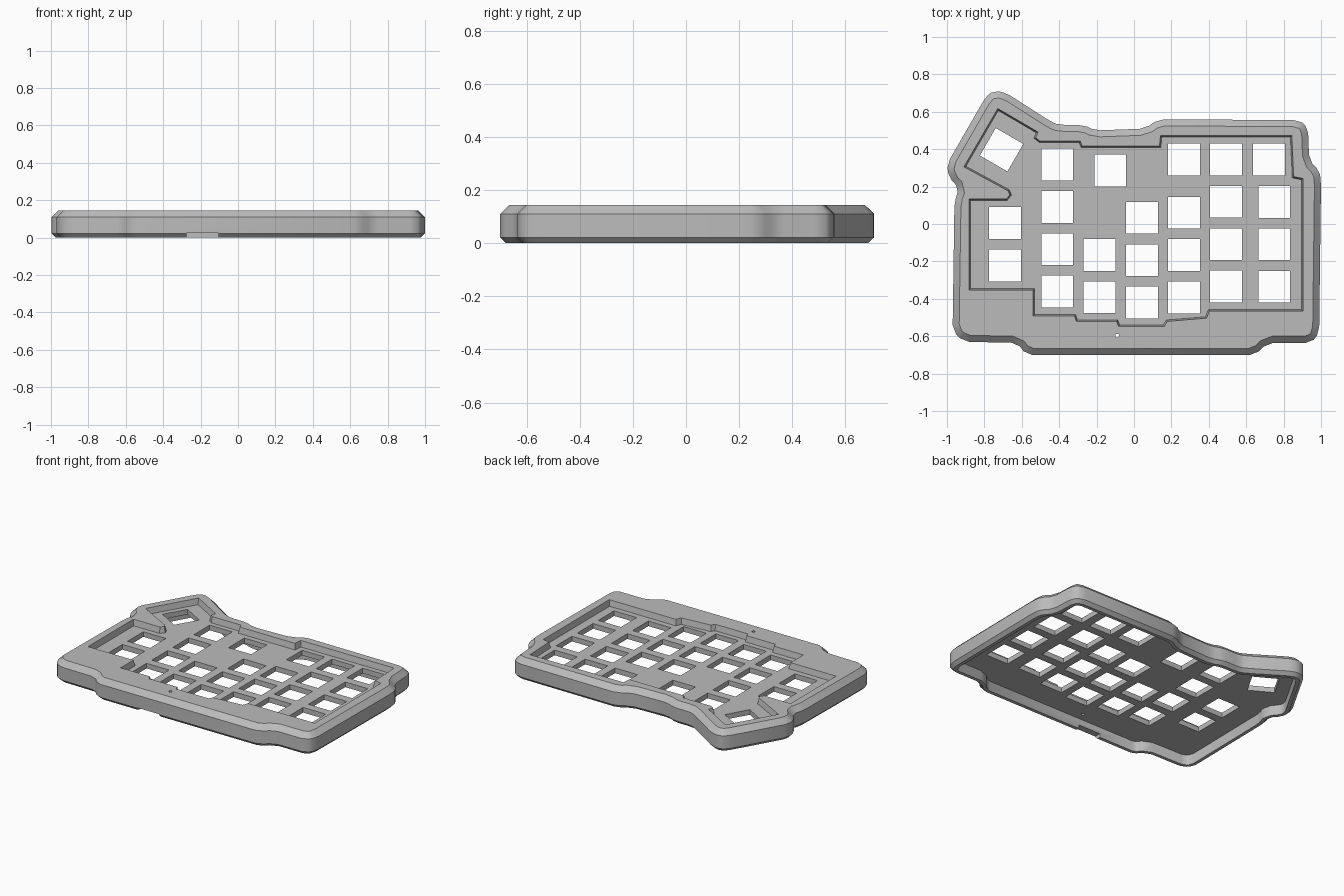
import bpy, bmesh, math
from mathutils import Vector, Matrix

cube = bpy.data.objects.get("Cube")
if cube:
    bpy.data.objects.remove(cube, do_unlink=True)

grey = bpy.data.materials.new("case_grey")
grey.use_nodes = True
grey.diffuse_color = (0.5, 0.5, 0.5, 1)
grey.node_tree.nodes["Principled BSDF"].inputs["Base Color"].default_value = (0.5, 0.5, 0.5, 1)

TOP, PLATE_TOP, CEILING = 0.145, 0.105, 0.07
KEY = 0.17


def soften(points, reach):
    """Trim every corner of an outline by up to reach."""
    result = []
    for i, p in enumerate(points):
        p = Vector(p)
        for q in (points[i - 1], points[(i + 1) % len(points)]):
            edge = Vector(q) - p
            result.append(p + edge.normalized() * min(reach, .3 * edge.length))
    return result


def inset(points, dist):
    """Mitred inset of a clockwise outline (negative dist grows it)."""
    result = []
    for i, p in enumerate(points):
        p = Vector(p)
        d1 = (p - Vector(points[i - 1])).normalized()
        d2 = (Vector(points[(i + 1) % len(points)]) - p).normalized()
        n1, n2 = Vector((d1.y, -d1.x)), Vector((d2.y, -d2.x))
        result.append(p + (n1 + n2) * dist / (1 + n1.dot(n2)))
    return result


def finish(name, bm):
    bmesh.ops.recalc_face_normals(bm, faces=bm.faces[:])
    mesh = bpy.data.meshes.new(name)
    bm.to_mesh(mesh)
    bm.free()
    mesh.materials.append(grey)
    obj = bpy.data.objects.new(name, mesh)
    bpy.context.collection.objects.link(obj)
    return obj


def loft(name, points, levels):
    """Stack inset copies of an outline; levels are (inset, height)."""
    bm = bmesh.new()
    rings = [[bm.verts.new((p.x, p.y, z)) for p in inset(points, d)] for d, z in levels]
    for low, high in zip(rings, rings[1:]):
        for i in range(len(low)):
            bm.faces.new((low[i - 1], low[i], high[i], high[i - 1]))
    bm.faces.new(rings[0])
    bm.faces.new(rings[-1])
    return finish(name, bm)


def cut(target, cutter):
    cutter.hide_render = True
    mod = target.modifiers.new("cut", 'BOOLEAN')
    mod.operation, mod.solver, mod.object = 'DIFFERENCE', 'EXACT', cutter
    bpy.context.view_layer.update()
    graph = bpy.context.evaluated_depsgraph_get()
    mesh = bpy.data.meshes.new_from_object(target.evaluated_get(graph))
    target.modifiers.clear()
    target.data = mesh
    bpy.data.objects.remove(cutter, do_unlink=True)


# Outer outline of the case, clockwise from the thumb corner
outline = soften([(-.75, .71), (-.69, .705), (-.44, .545), (-.40, .53), (-.27, .53),
                  (-.21, .50), (.06, .51), (.13, .56), (.885, .555), (.93, .515),
                  (.937, .34), (.99, .285), (1, .23), (.99, -.58), (.95, -.635),
                  (.715, -.635), (.65, -.70), (-.575, -.70), (-.625, -.635), (-.91, -.63),
                  (-.97, -.57), (-.96, .12), (-.935, .19), (-.99, .25), (-1, .32),
                  (-.79, .685)], .03)

# Stepped outline of the sunken key well
well = [(-.727, .612), (-.518, .49), (-.53, .46), (-.505, .44), (-.29, .44), (-.28, .412),
        (.14, .412), (.145, .468), (.84, .468), (.85, .25), (.90, .24), (.90, -.462),
        (.40, -.462), (.385, -.5), (.175, -.517), (.16, -.543), (-.08, -.543),
        (-.09, -.517), (-.305, -.517), (-.315, -.488), (-.535, -.488), (-.535, -.35),
        (-.877, -.35), (-.877, .13), (-.68, .13), (-.66, .155), (-.67, .18), (-.904, .307)]

# Chamfered body, hollow underside and slightly tapered key well
case = loft("keyboard_case", outline, [(.022, 0), (0, .022), (0, .11), (.035, TOP)])
cut(case, loft("hollow", outline, [(.045, -.1), (.045, CEILING)]))
cut(case, loft("key_well", well, [(.004, PLATE_TOP), (-.004, TOP), (-.004, .3)]))

# Switch openings: column x, first row y, number of rows going forward
columns = [(-.69, .005, 2), (-.41, .318, 4), (-.185, -.165, 2), (-.127, .286, 1),
           (.043, .033, 3), (.267, .345, 1), (.267, .06, 3), (.492, .345, 4),
           (.722, .345, 1), (.75, .118, 3)]
keys = [(x, y - .2265 * row, 0) for x, y, rows in columns for row in range(rows)]
keys.append((-.708, .397, -30))
bm = bmesh.new()
for x, y, turn in keys:
    bmesh.ops.create_cube(bm, size=1, matrix=Matrix.Translation((x, y, 0))
                          @ Matrix.Rotation(math.radians(turn), 4, 'Z')
                          @ Matrix.Diagonal((KEY, KEY, 1, 1)))
# Small reset hole
bmesh.ops.create_cone(bm, cap_ends=True, segments=16, radius1=.01, radius2=.01, depth=1,
                      matrix=Matrix.Translation((-.09, -.597, 0)))
# Pry notch under the front edge
bmesh.ops.create_cube(bm, size=1, matrix=Matrix.Translation((-.19, -.69, 0))
                      @ Matrix.Diagonal((.17, .12, .05, 1)))
cut(case, finish("openings", bm))

# Smooth only the softly rounded corners
bpy.ops.object.select_all(action='DESELECT')
case.select_set(True)
bpy.context.view_layer.objects.active = case
bpy.ops.object.shade_smooth_by_angle(angle=math.radians(33))
